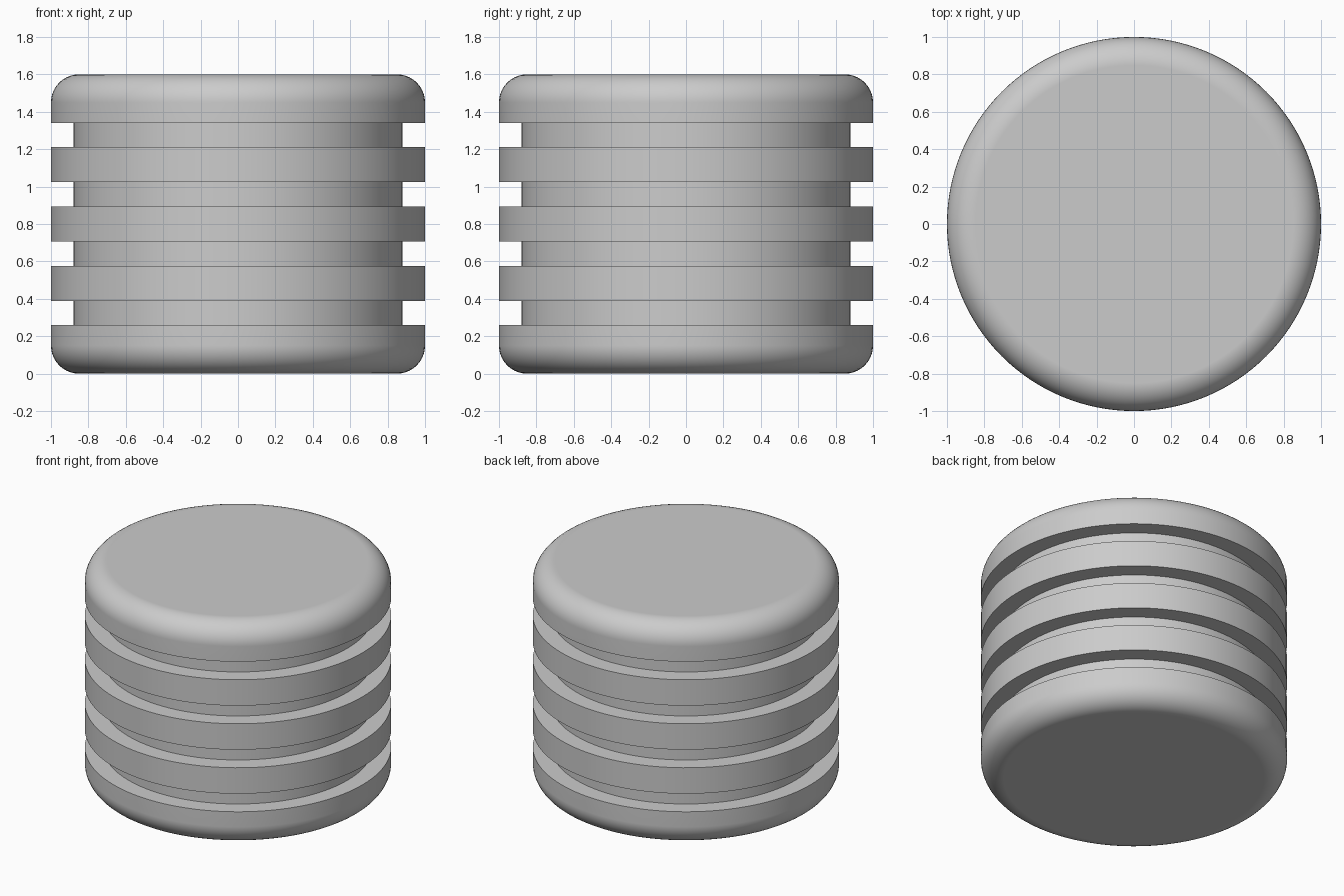
import bpy, bmesh, math

if "Cube" in bpy.data.objects:
    bpy.data.objects.remove(bpy.data.objects["Cube"])

HEIGHT, OUTER, INNER = 1.6, 1.0, 0.88
RING, GROOVE, ROUND = 0.187, 0.13, 0.15
SIDES, ROUND_STEPS = 128, 10

grey = bpy.data.materials.new("plain grey")
grey.use_nodes = True
colour = (0.6, 0.6, 0.6, 1)
grey.diffuse_color = colour
grey.node_tree.nodes["Principled BSDF"].inputs["Base Color"].default_value = colour


def half_profile():
    """Upper half of the outline, from mid height to the top centre."""
    points, z = [], RING / 2
    for _ in range(2):
        points += [(OUTER, z), (INNER, z), (INNER, z + GROOVE), (OUTER, z + GROOVE)]
        z += GROOVE + RING
    for i in range(ROUND_STEPS + 1):
        a = math.pi / 2 * i / ROUND_STEPS
        points.append((OUTER - ROUND + ROUND * math.cos(a),
                       HEIGHT / 2 - ROUND + ROUND * math.sin(a)))
    return points


# Grooved body: mirrored outline turned around the upright axis
upper = half_profile()
outline = [(r, -z) for r, z in reversed(upper)] + upper
bm = bmesh.new()
loops = []
for r, z in outline:
    loops.append([bm.verts.new((r * math.cos(2 * math.pi * i / SIDES),
                                r * math.sin(2 * math.pi * i / SIDES),
                                z + HEIGHT / 2)) for i in range(SIDES)])
for low, high in zip(loops, loops[1:]):
    for i in range(SIDES):
        j = (i + 1) % SIDES
        bm.faces.new((low[i], low[j], high[j], high[i]))

# Flat bottom and top
bm.faces.new(list(reversed(loops[0])))
bm.faces.new(loops[-1])

mesh = bpy.data.meshes.new("grooved_body")
bm.to_mesh(mesh)
bm.free()
mesh.materials.append(grey)
body = bpy.data.objects.new("grooved_body", mesh)
bpy.context.collection.objects.link(body)

# Smooth walls with crisp groove edges and flat ends
bpy.ops.object.select_all(action="DESELECT")
body.select_set(True)
bpy.context.view_layer.objects.active = body
bpy.ops.object.shade_smooth_by_angle(angle=math.radians(30))
weighted = body.modifiers.new("even_shading", "WEIGHTED_NORMAL")
weighted.keep_sharp = True
